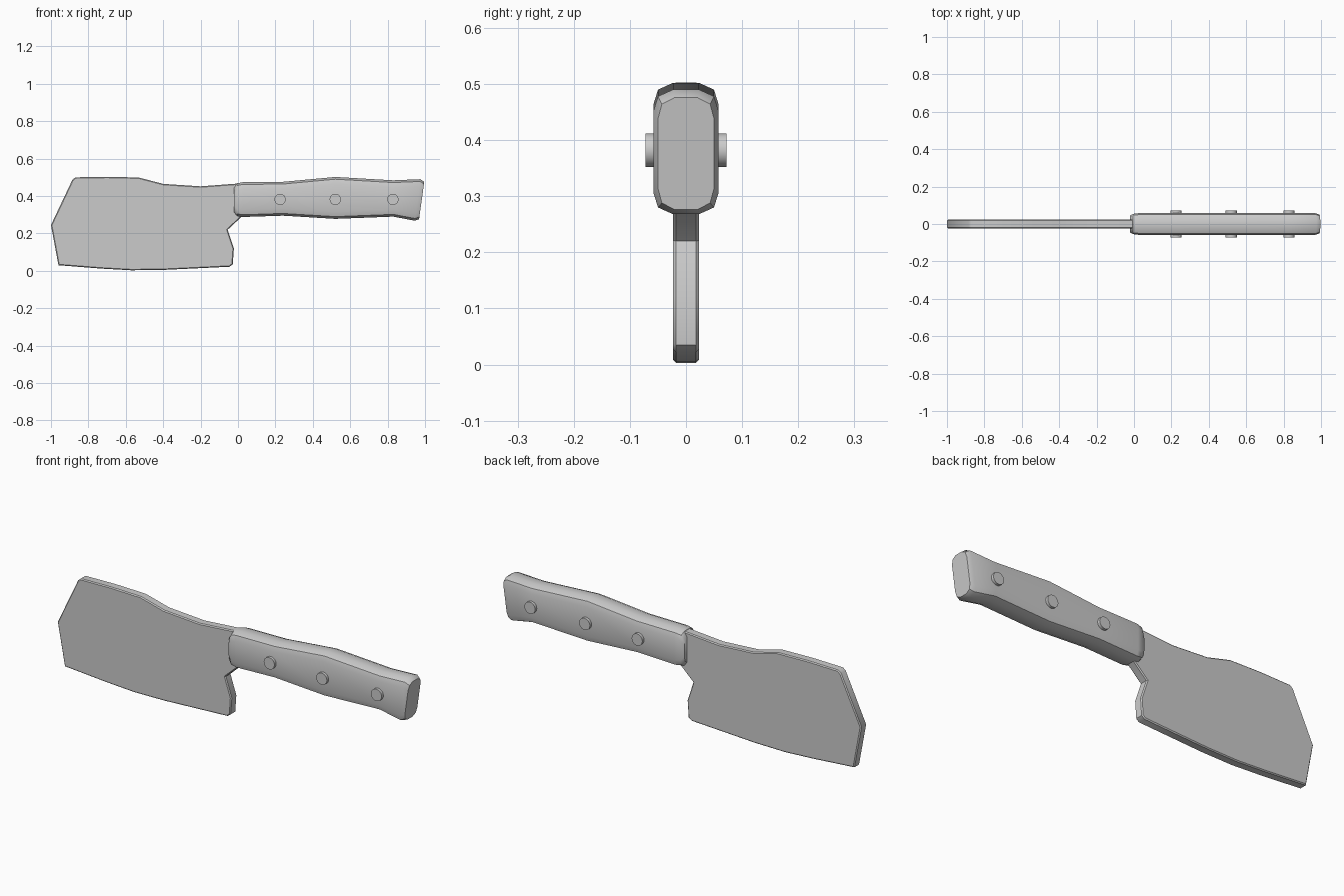
import bpy, bmesh, math
from mathutils import Matrix

if "Cube" in bpy.data.objects:
    bpy.data.objects.remove(bpy.data.objects["Cube"], do_unlink=True)

grey = bpy.data.materials.new("plain grey")
grey.use_nodes = True
colour = (0.6, 0.6, 0.6, 1)
grey.diffuse_color = colour
grey.node_tree.nodes["Principled BSDF"].inputs["Base Color"].default_value = colour


def finish(name, bm, angle=40):
    """Turn a bmesh into a smooth object with sharp edges kept."""
    bmesh.ops.recalc_face_normals(bm, faces=bm.faces)
    mesh = bpy.data.meshes.new(name)
    bm.to_mesh(mesh)
    bm.free()
    mesh.materials.append(grey)
    obj = bpy.data.objects.new(name, mesh)
    bpy.context.collection.objects.link(obj)
    bpy.ops.object.select_all(action="DESELECT")
    obj.select_set(True)
    bpy.context.view_layer.objects.active = obj
    bpy.ops.object.shade_smooth_by_angle(angle=math.radians(angle))
    return obj


# Blade: outline extruded through its thickness, with a fine edge bevel
outline = [(-1, 0.245), (-0.96, 0.03), (-0.73, 0.012), (-0.57, 0.003),
           (-0.4, 0.005), (-0.045, 0.022), (-0.028, 0.035), (-0.022, 0.12),
           (-0.055, 0.22), (0.02, 0.29), (0.06, 0.31), (0.06, 0.455),
           (0, 0.467), (-0.2, 0.452), (-0.4, 0.465), (-0.53, 0.499),
           (-0.7, 0.503), (-0.87, 0.5), (-0.885, 0.488)]
half = 0.023
bm = bmesh.new()
face = bm.faces.new([bm.verts.new((x, -half, z)) for x, z in outline])
ext = bmesh.ops.extrude_face_region(bm, geom=[face])
moved = [g for g in ext["geom"] if isinstance(g, bmesh.types.BMVert)]
bmesh.ops.translate(bm, verts=moved, vec=(0, 2 * half, 0))
rim = [e for e in bm.edges if abs(e.verts[0].co.y - e.verts[1].co.y) < 1e-5]
bmesh.ops.bevel(bm, geom=rim, offset=0.005, segments=1, affect="EDGES")
finish("blade", bm)


# Handle: chamfered cross-sections lofted along its length
# Each station: x at the bottom, x at the top, bottom z, top z, half width
stations = [(-0.022, -0.022, 0.312, 0.445, 0.044),
            (-0.006, -0.006, 0.293, 0.468, 0.054),
            (0.025, 0.025, 0.288, 0.474, 0.058),
            (0.24, 0.24, 0.295, 0.476, 0.058),
            (0.52, 0.52, 0.278, 0.502, 0.058),
            (0.83, 0.83, 0.290, 0.484, 0.058),
            (0.945, 0.975, 0.268, 0.490, 0.058),
            (0.968, 0.996, 0.276, 0.476, 0.050)]


def section(low, high, w):
    quarter = [(w, 0.038), (w * 0.86, 0.012), (w * 0.4, 0)]
    top = [(y, high - d) for y, d in quarter]
    top += [(-y, z) for y, z in reversed(top)]
    return top + [(-y, low + high - z) for y, z in top]


bm = bmesh.new()
rings = []
for x_low, x_high, low, high, w in stations:
    ring = []
    for y, z in section(low, high, w):
        t = (z - low) / (high - low)
        ring.append(bm.verts.new((x_low + (x_high - x_low) * t, y, z)))
    rings.append(ring)
for a, b in zip(rings, rings[1:]):
    for i in range(len(a)):
        j = (i + 1) % len(a)
        bm.faces.new((a[i], a[j], b[j], b[i]))
bm.faces.new(rings[0])
bm.faces.new(rings[-1])
finish("handle", bm, 38)


# Rivets passing through the handle
for i, x in enumerate((0.225, 0.52, 0.828)):
    bm = bmesh.new()
    turn = Matrix.Translation((x, 0, 0.382)) @ Matrix.Rotation(math.pi / 2, 4, "X")
    bmesh.ops.create_cone(bm, cap_ends=True, segments=24, radius1=0.03,
                          radius2=0.03, depth=0.144, matrix=turn)
    finish(f"rivet_{i + 1}", bm)
